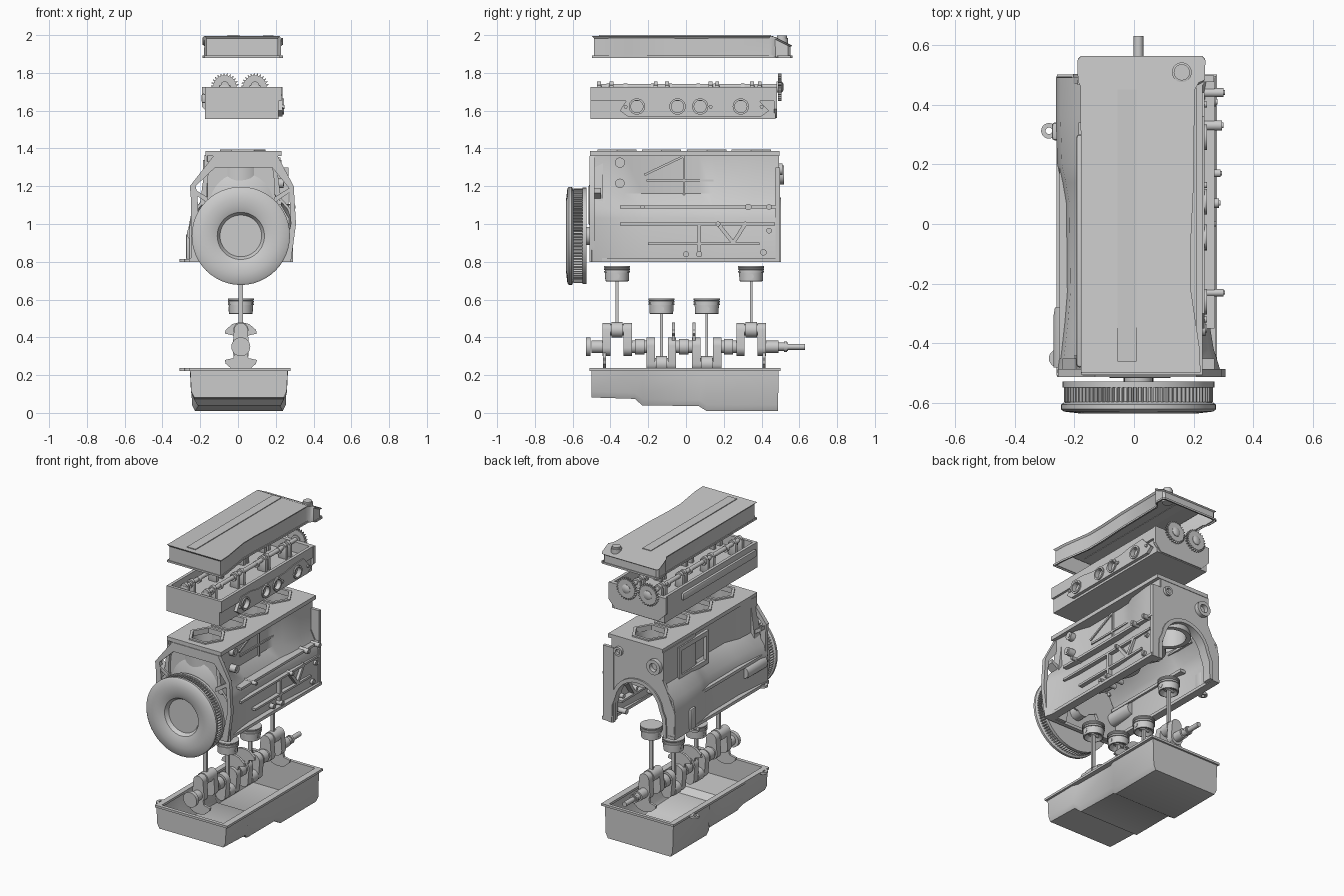
import bpy, math
from mathutils import Matrix, Vector

if "Cube" in bpy.data.objects:
    bpy.data.objects.remove(bpy.data.objects["Cube"])

CX, CZ, FZ = 0.015, 0.35, 0.937         # crank axis x and z, flywheel axis z
BORES = (-0.365, -0.13, 0.11, 0.345)    # cylinder positions along y
AX = {'x': Matrix(((0, 0, 1), (1, 0, 0), (0, 1, 0))), 'y': Matrix(((1, 0, 0), (0, 0, -1), (0, 1, 0))),
      'z': Matrix.Identity(3)}

# ---------- helpers ----------
def finish(name, me):
    me.shade_smooth()
    me.set_sharp_from_angle(angle=math.radians(35))
    ob = bpy.data.objects.new(name, me)
    bpy.context.collection.objects.link(ob)
    return ob

def mesh(name, verts, faces, thick=0):
    me = bpy.data.meshes.new(name)
    me.from_pydata([tuple(v) for v in verts], [], faces)
    ob = finish(name, me)
    if thick:
        m = ob.modifiers.new("wall", 'SOLIDIFY')
        m.thickness, m.offset = thick, 0
    return ob

def bevel(ob, w):
    m = ob.modifiers.new("bevel", 'BEVEL')
    m.width, m.segments, m.limit_method = w, 2, 'ANGLE'

def loft(name, rings, closed=True, start=True, thick=0, end=True):
    n = len(rings[0])
    faces = [(i*n+j, i*n+(j+1) % n, (i+1)*n+(j+1) % n, (i+1)*n+j)
             for i in range(len(rings)-1) for j in range(n if closed else n-1)]
    faces += [tuple(reversed(range(n)))] if start else []
    faces += [tuple(range((len(rings)-1)*n, len(rings)*n))] if end else []
    return mesh(name, [p for r in rings for p in r], faces, thick)

def lathe(name, prof, axis, loc, n=32):
    s = -1 if axis == 'y' else 1
    return loft(name, [[Vector(loc) + AX[axis] @ Vector((u, v, s*h)) for u, v in circ(0, 0, r, n)] for r, h in prof])

def cyl(name, axis, loc, r, a, b, n=24):
    return lathe(name, [(r, a), (r, b)] if axis != 'y' else [(r, b), (r, a)], axis, loc, n)

def box(name, x, y, z, bev=0):
    ob = loft(name, [[(u, v, h) for u, v in rect(*x, *y)] for h in z])
    if bev:
        bevel(ob, bev)

def plate(name, loops, axis, a, b):
    """Flat plate with holes: outlines extruded between a and b along an axis."""
    cu = bpy.data.curves.new(name, 'CURVE')
    cu.dimensions, cu.fill_mode, cu.extrude = '2D', 'BOTH', abs(b-a)/2
    for lp in loops:
        sp = cu.splines.new('POLY')
        sp.points.add(len(lp)-1)
        for p, (u, v) in zip(sp.points, lp):
            p.co = (u, v, 0, 1)
        sp.use_cyclic_u = True
    tmp = bpy.data.objects.new(name, cu)
    bpy.context.collection.objects.link(tmp)
    me = bpy.data.meshes.new_from_object(tmp.evaluated_get(bpy.context.evaluated_depsgraph_get()))
    bpy.data.objects.remove(tmp)
    me.transform(AX[axis].to_4x4() @ Matrix.Translation((0, 0, (a+b)/2 * (-1 if axis == 'y' else 1))))
    return finish(name, me)

def circ(u, v, r, n=24, a0=0, a1=360):
    k = n if a1-a0 == 360 else n-1
    return [(u+r*math.cos(t), v+r*math.sin(t)) for i in range(n) for t in [math.radians(a0+(a1-a0)*i/k)]]

def gear(u, v, r0, r1, teeth):
    return [(u+r*math.cos(t), v+r*math.sin(t)) for i in range(teeth)
            for r, o in ((r0, 0), (r0, .45), (r1, .6), (r1, .85)) for t in [2*math.pi*(i+o)/teeth]]

def rect(x0, x1, y0, y1):
    return [(x0, y0), (x1, y0), (x1, y1), (x0, y1)]

def grow(lp, d):
    return [(x+math.copysign(d, x), y+math.copysign(d, y)) for x, y in lp]

def bar(name, x, p, q, w):
    """Rib lying on a side wall between two (y, z) points."""
    d = (Vector(q)-Vector(p)).normalized() * w
    n = Vector((-d.y, d.x))
    plate(name, [[Vector(p)-n, Vector(q)-n, Vector(q)+n, Vector(p)+n]], 'x', *x)

# ---------- valve cover ----------
cover = [(-.165, -.485), (.21, -.485), (.205, -.4), (.19, -.3), (.175, -.2), (.175, -.08), (.185, 0.1), (.19, .44), (.205, .465),
         (.225, .475), (.225, .54), (.215, .55), (-.165, .55), (-.175, .54), (-.175, .47), (-.165, .45)]
drop = lambda y, h: h - max(0, y-.46)*.5
loft("valve_cover", [[(x, y, 1.885) for x, y in cover], [(x, y, drop(y, 1.985)) for x, y in cover],
                     [(x, y, drop(y, 1.994)) for x, y in grow(cover, -.01)]], start=False, thick=.008)
plate("valve_cover_flange", [grow(cover, .013), grow(cover, -.008)], 'z', 1.88, 1.892)
box("cover_center_strip", (-.055, .008), (-.46, .45), (1.99, 2.0))
lathe("oil_filler_neck", [(.033, 1.9), (.033, 1.985), (.027, 1.986), (.027, 1.997)], 'z', (.16, .508, 0))

# ---------- cylinder head ----------
box("head_base", (-.175, .215), (-.505, .475), (1.555, 1.655))
plate("head_walls", [rect(-.175, .23, -.505, .475), rect(-.155, .21, -.485, .455)], 'z', 1.65, 1.725)
box("head_side_step", (-.193, -.17), (-.48, .3), (1.64, 1.69), .01)
plate("head_rear_plate", [[(-.13, 1.56), (.19, 1.56), (.235, 1.61), (.235, 1.725), (-.19, 1.725), (-.19, 1.62)]], 'y', .465, .482)
ports = (-.26, -.045, .075, .29)
plate("exhaust_port_flange", [[(-.35, 1.6), (-.31, 1.57), (.4, 1.57), (.44, 1.6), (.4, 1.64), (.36, 1.685), (.24, 1.68), (.16, 1.665),
      (-.12, 1.665), (-.2, 1.68), (-.3, 1.68)]] + [circ(y, 1.622, .032) for y in ports], 'x', .21, .236)
for y in ports:
    plate("exhaust_port_ring", [circ(y, 1.622, .043), circ(y, 1.622, .032)], 'x', .21, .244)
for y in (-.32, .13, .40):
    cyl("head_stud", 'x', (0, y, 1.62), .01, .22, .245, 12)
for x in (-.07, .09):
    cyl("camshaft", 'y', (x, 0, 1.728), .014, -.47, .5)
    plate("cam_gear", [gear(x, 1.725, .062, .073, 26), circ(x, 1.725, .012)], 'y', .487, .505)
    lathe("cam_gear_hub", [(.016, .516), (.03, .508), (.03, .48)], 'y', (x, 0, 1.725))
    for y in (-.46, -.395, -.16, -.1, .13, .165, .35, .39):
        box("cam_bearing_cap", (x-.03, x+.03), (y-.012, y+.012), (1.65, 1.735), .004)
        cyl("cam_bearing_top", 'y', (x, 0, 1.733), .022, y-.01, y+.01, 16)
    for y in (b+o for b in BORES for o in (-.045, .045)):
        cyl("cam_lobe", 'y', (x, 0, 1.722), .021, y-.01, y+.01, 16)

# ---------- engine block walls, deck and open bores ----------
walls = ((-.5, .25, .285, .17, .2), (-.42, .24, .26, .165, .195), (-.33, .23, .245, .16, .185), (-.23, .222, .235, .12, .15),
         (.07, .225, .235, .12, .15), (.14, .237, .235, .165, .155), (.2, .25, .24, .17, .18), (.36, .255, .25, .17, .2),
         (.49, .255, .255, .17, .2))
loft("block_left_wall", [[(-b, y, .8), (-b, y, .98), (-b+.015, y, 1.06), (-l, y, 1.14), (-l, y, 1.365)] for y, b, c, l, r in walls],
     closed=False, start=False, end=False, thick=.014)
loft("block_right_wall", [[(r, y, 1.365), (r, y, 1.16), (c-.015, y, 1.08), (c, y, 1.03), (c, y, .8)] for y, b, c, l, r in walls],
     closed=False, start=False, end=False, thick=.014)
plate("block_deck", [rect(-.172, .23, -.508, .495)] + [circ(.025, y, .1, 6) for y in BORES], 'z', 1.36, 1.386)
for y in BORES:
    plate("bore_rim", [circ(.025, y, .12, 6), circ(.025, y, .1, 6)], 'z', 1.38, 1.395)
    plate("cylinder_barrel", [circ(.015, y, .135, 32), circ(.015, y, .105, 32)], 'z', 1.08, 1.37)
# rear wall with timing arch and raised rim
arch = [(.2, .8), (.195, .92)] + circ(.01, .95, .165, 13, 10, 170) + [(-.175, .92), (-.18, .8)]
plate("block_rear_wall", [[(-.255, .8), (-.26, .98), (-.2, 1.12), (-.17, 1.18), (-.17, 1.365), (.2, 1.365), (.2, 1.18),
                           (.25, 1.08), (.26, .8)] + arch], 'y', .47, .492)
plate("timing_arch_rim", [[(.225, .8), (.22, .93)] + circ(.01, .95, .19, 13, 8, 172) + [(-.2, .93), (-.205, .8)] + arch[::-1]],
      'y', .44, .502)
for x, z, r, y in ((-.12, 1.26, .05, .52), (.15, 1.29, .03, .51)):
    plate("rear_port_boss", [circ(x, z, r), circ(x, z, r*.55)], 'y', .47, y)
# front wall, bell housing frame and inner funnel
plate("block_front_wall", [[(-.24, .8), (-.24, 1.0), (-.165, 1.15), (-.165, 1.365), (.2, 1.365), (.2, 1.15), (.27, 1.03), (.27, .8),
                            (.15, .8)] + circ(CX, .88, .12, 11, 0, 180) + [(-.12, .8)]], 'y', -.48, -.46)
plate("bell_frame", [[(-.25, .8), (-.25, 1.14), (-.255, 1.2), (-.13, 1.36), (.21, 1.36), (.295, 1.2), (.307, 1.0), (.28, .8)],
                     [(-.2, .82), (-.215, 1.16), (-.225, 1.2), (-.12, 1.3), (.18, 1.3), (.27, 1.19), (.28, 1.0), (.24, .82)]],
      'y', -.512, -.485)
lathe("bell_funnel", [(.19, -.46), (.19, -.47), (.1, -.515)], 'y', (.02, 0, 1.1))
for s, x in ((-1, -.16), (1, .19)):
    plate("bell_strut", [[(x-.012, 1.33), (x+.012, 1.33), (x+s*.03+.012, 1.1), (x+s*.03-.012, 1.1)]], 'y', -.5, -.44)
    plate("bell_brace", [[(x+s*.08, 1.19), (x+s*.08, 1.165), (x, 1.11), (x, 1.14)]], 'y', -.51, -.45)
# right side ribs and bosses
for p, q, w in (((-.35, 1.09), (.49, 1.09), .008), ((-.35, 1.0), (.47, 1.0), .007), ((-.2, .895), (.39, .895), .007),
                ((.07, .84), (.07, 1.0), .01), ((.17, 1.0), (.25, .9), .01), ((.32, 1.01), (.25, .9), .01)):
    bar("side_rib", (.2, .27), p, q, w)
for p, q in (((-.22, 1.26), (-.01, 1.36)), ((-.01, 1.1), (-.01, 1.36)), ((.18, 1.1), (.18, 1.36)), ((-.21, 1.23), (.18, 1.23))):
    bar("upper_rib", (.12, .165), p, q, .006)
for y, z, r, x in ((-.35, 1.325, .027, .225), (-.35, 1.215, .025, .24), (-.23, 1.09, .012, .3), (.33, 1.09, .017, .295),
                   (.44, 1.09, .015, .3), (.44, .965, .015, .275), (.41, .85, .017, .275), (0, .84, .016, .27), (.07, .84, .016, .285),
                   (.17, 1.0, .013, .29)):
    lathe("side_boss", [(r, .15), (r, x), (r*.55, x), (r*.55, x+.004)], 'x', (0, y, z), 16)
box("side_flange_rear", (.19, .268), (.475, .497), (.8, 1.3))
for x in ((.22, .275), (-.26, -.21)):
    box("skirt_rail", x, (-.508, .495), (.8, .82))
# left side pad, rib, starter boss and mounting lugs
plate("mount_pad_frame", [rect(.02, .34, 1.12, 1.34), rect(.05, .31, 1.15, 1.31)], 'x', -.186, -.165)
bar("left_rib", (-.25, -.2), (-.45, 1.0), (.2, 1.0), .01)
lathe("starter_boss", [(.04, -.28), (.045, -.31), (.045, -.48)], 'y', (-.225, 0, .95))
for z in (.8, .222):
    plate("mount_lug", [circ(-.285, .312, .026), circ(-.285, .312, .011)], 'z', z, z+.015)
    box("mount_lug_arm", (-.275, -.23), (.29, .334), (z, z+.014))
    plate("corner_lug", [circ(-.255, -.45, .03), circ(-.255, -.45, .012)], 'z', z, z+.015)
box("lug_gusset", (-.275, -.245), (.28, .34), (.81, .95), .01)

# ---------- flywheel ----------
lathe("flywheel_face", [(.24, -.595), (.25, -.598), (.26, -.605), (.26, -.62), (.25, -.628), (.2, -.634), (.155, -.632), (.125, -.62),
                        (.112, -.6), (.105, -.585), (.03, -.58)], 'y', (CX, 0, FZ), 48)
plate("ring_gear", [gear(CX, FZ, .235, .25, 90)], 'y', -.596, -.545)
cyl("flywheel_plate", 'y', (CX, 0, FZ), .255, -.548, -.528, 48)
cyl("flywheel_hub", 'y', (CX, 0, FZ), .048, -.53, -.46)

# ---------- crankshaft, rods and pistons ----------
for a, b, r in ((-.53, -.505, .05), (-.5, -.42, .033), (-.315, -.18, .034), (-.08, .055, .034), (.155, .295, .034), (.4, .49, .032),
                (.49, .54, .022), (.52, .535, .028), (.54, .63, .016), (-.27, -.22, .042), (-.037, .013, .042), (.2, .25, .042)):
    cyl("crank_journal", 'y', (CX, 0, CZ), r, a, b)
for y, s, cy in zip(BORES, (1, -1, -1, 1), (-.432, -.067, .042, .412)):
    pz, pt, a = CZ + s*.09, (.778 if s > 0 else .605), 90 - 90*s
    cyl("crank_pin", 'y', (CX, 0, pz), .03, y-.06, y+.06)
    for o in (-.056, .056):
        bevel(plate("crank_web", [circ(CX, CZ-s*.005, .044, 12, 180-a, 360-a) + circ(CX, pz, .036, 12, a, a+180)],
                    'y', y+o-.022, y+o+.022), .012)
    fan = [(.025, 0), (.04, .06), (.085, .07), (.08, .09), (.045, .12), (.015, .128)]
    plate("counterweight", [[(CX+u, CZ-s*v) for u, v in fan + [(-u, v) for u, v in fan[::-1]]]], 'y', cy-.008, cy+.008)
    cyl("rod_big_end", 'y', (CX, 0, pz), .04, y-.03, y+.03)
    box("connecting_rod", (CX-.012, CX+.012), (y-.007, y+.007), (pz+.02, pt-.03))
    lathe("piston", [(r, pt-h) for r, h in ((.03, .06), (.055, .082), (.062, .08), (.064, .035), (.069, .034), (.069, .027), (.065, .026),
                     (.065, .021), (.069, .02), (.069, .013), (.065, .012), (.069, .007), (.069, 0))], 'z', (CX, y, 0))
    cyl("wrist_pin", 'x', (0, y, pt-.055), .014, CX-.064, CX+.064, 16)

# ---------- oil pan ----------
def trough(y, l, r, b):
    return [(-l, y, .23), (-l+.006, y, b+.03), (-l+.02, y, b), (r-.02, y, b), (r-.006, y, b+.03), (r, y, .23)]

loft("oil_pan", [trough(*t) for t in ((-.498, .25, .26, .085), (-.27, .25, .26, .078), (-.23, .232, .245, .044), (.07, .228, .24, .04),
     (.11, .245, .255, .014), (.485, .245, .255, .014))], closed=False, thick=.01)
plate("oil_pan_flange", [rect(-.258, .278, -.512, .5), rect(-.222, .235, -.488, .478)], 'z', .222, .237)

# apply modifiers, then keep hard edges sharp
dg = bpy.context.evaluated_depsgraph_get()
for ob in [o for o in bpy.context.collection.objects if o.modifiers]:
    me = bpy.data.meshes.new_from_object(ob.evaluated_get(dg))
    me.set_sharp_from_angle(angle=math.radians(35))
    ob.modifiers.clear()
    ob.data = me
